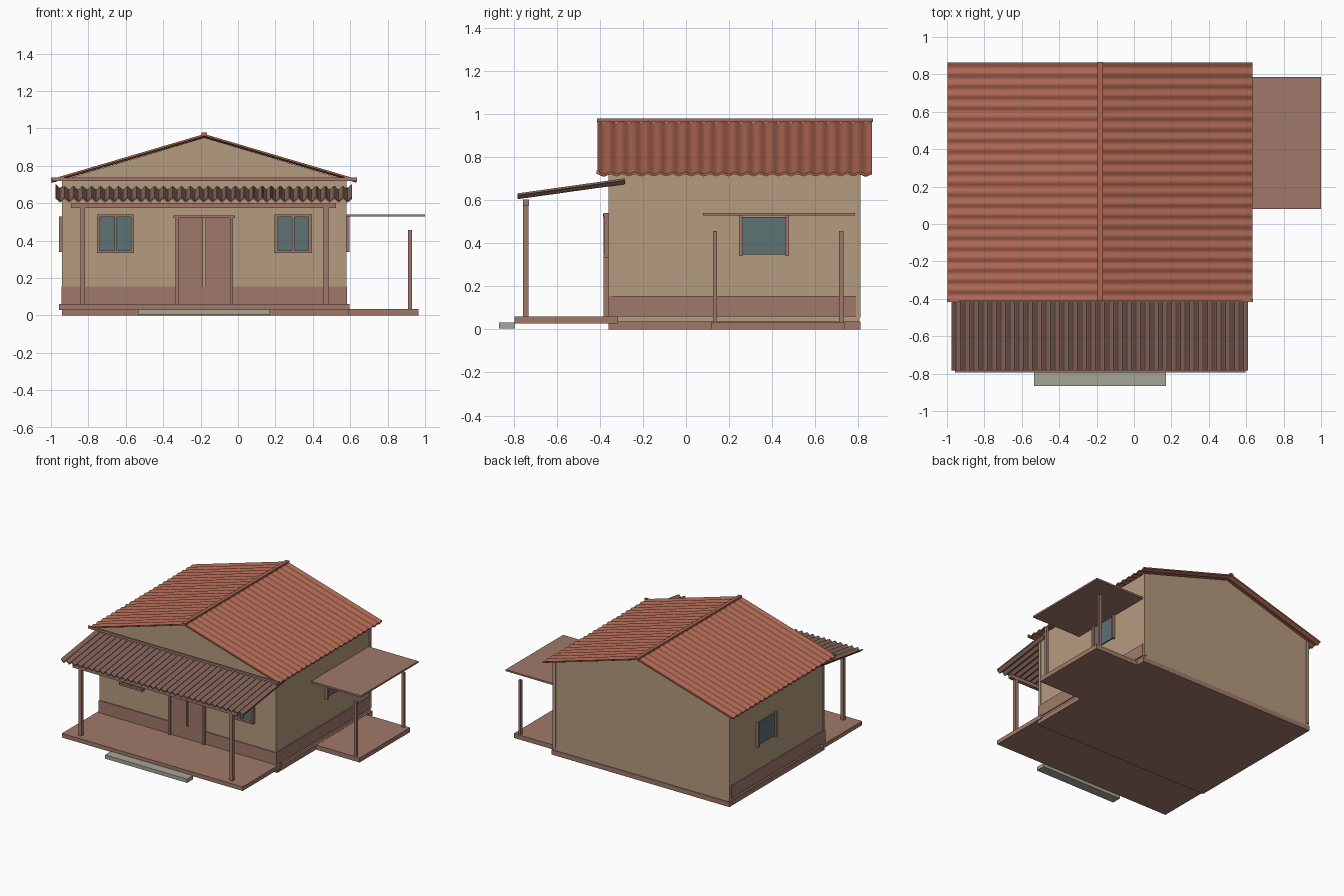
import bpy, math

if "Cube" in bpy.data.objects:
    bpy.data.objects.remove(bpy.data.objects["Cube"])


def material(name, rgb):
    m = bpy.data.materials.new(name)
    lin = [((c / 255 + 0.055) / 1.055) ** 2.4 for c in rgb]
    m.diffuse_color = (*lin, 1)
    m.use_nodes = True
    m.node_tree.nodes["Principled BSDF"].inputs["Base Color"].default_value = m.diffuse_color
    return m


WALL = material("tan plaster", (181, 155, 126))
WOOD = material("brown wood", (160, 121, 107))
ROOF = material("red roof tile", (172, 102, 82))
PORCH = material("dull brown sheet", (142, 107, 96))
GLASS = material("teal glass", (93, 114, 116))
STONE = material("grey stone", (166, 166, 150))


def mesh(name, verts, faces, mat):
    me = bpy.data.meshes.new(name)
    me.from_pydata(verts, [], faces)
    me.materials.append(mat)
    ob = bpy.data.objects.new(name, me)
    bpy.context.collection.objects.link(ob)
    return ob


def box(name, x, y, z, mat):
    v = [(a, b, c) for a in x for b in y for c in z]
    f = [(0, 1, 3, 2), (4, 6, 7, 5), (0, 4, 5, 1), (2, 3, 7, 6), (0, 2, 6, 4), (1, 5, 7, 3)]
    return mesh(name, v, f, mat)


def wavy_sheet(name, point, waves, amp, mat, thick, seg=8):
    """Corrugated strip: point(t, end) gives a spot on the sheet, t runs across the waves."""
    n = waves * seg
    v = []
    for layer in (0, -thick):
        for i in range(n + 1):
            h = amp * math.cos(2 * math.pi * i / seg) + layer
            for end in (0, 1):
                x, y, z = point(i / n, end)
                v.append((x, y, z + h))
    f, o = [], 2 * (n + 1)
    for i in range(n):
        a, b, c, d = 2 * i, 2 * i + 1, 2 * i + 3, 2 * i + 2
        f += [(a, b, c, d), (o + d, o + c, o + b, o + a),
              (a, d, o + d, o + a), (b, o + b, o + c, c)]
    for a in (0, 2 * n):
        f.append((a, a + 1, o + a + 1, o + a))
    ob = mesh(name, v, f, mat)
    bpy.context.view_layer.objects.active = ob
    ob.select_set(True)
    bpy.ops.object.mode_set(mode='EDIT')
    bpy.ops.mesh.select_all(action='SELECT')
    bpy.ops.mesh.normals_make_consistent(inside=False)
    bpy.ops.object.mode_set(mode='OBJECT')
    bpy.ops.object.shade_smooth_by_angle(angle=math.radians(40))
    ob.select_set(False)
    return ob


CX = -0.18                                  # ridge line and symmetry axis
XL, XR, YF, YB = -0.935, 0.575, -0.355, 0.805

# Ground slabs and step
box("house_slab", (-0.94, 0.59), (-0.36, 0.81), (0, 0.037), WOOD)
box("porch_floor", (-0.957, 0.597), (-0.795, -0.315), (0.028, 0.06), WOOD)
box("carport_floor", (0.58, 0.965), (0.115, 0.735), (0, 0.035), WOOD)
box("front_step", (-0.535, 0.17), (-0.867, -0.793), (0.004, 0.033), STONE)

# House body with gables
prof = [(XL, 0.037), (XR, 0.037), (XR, 0.725), (CX, 0.95), (XL, 0.725)]
mesh("house_walls", [(x, y, z) for y in (YF, YB) for x, z in prof],
     [(0, 1, 2, 3, 4), (9, 8, 7, 6, 5)] +
     [(i, i + 5, (i + 1) % 5 + 5, (i + 1) % 5) for i in range(5)], WALL)

# Corner trims
for x in (XL, XR):
    for y in (YF, YB):
        sx, sy = (1 if x > 0 else -1), (1 if y > 0 else -1)
        box("corner_trim", sorted((x - 0.02 * sx, x + 0.005 * sx)),
            sorted((y - 0.015 * sy, y + 0.004 * sy)), (0.055, 0.725), WALL)

# Wainscot on front and both sides
box("front_wainscot", (-0.943, 0.583), (YF - 0.008, YF), (0.06, 0.155), WOOD)
for x in ((XL - 0.008, XL), (XR, XR + 0.008)):
    box("side_wainscot", x, (-0.363, 0.79), (0.06, 0.155), WOOD)

# Main roof: two corrugated slopes and a ridge cap
for side, xe in (("left", -0.998), ("right", 0.633)):
    wavy_sheet(side + "_roof",
               lambda t, e, xe=xe: (xe if e else CX, -0.41 + 1.273 * t,
                                    0.965 - (0.295 * abs(xe - CX) if e else 0)),
               22, 0.005, ROOF, 0.01)
box("ridge_cap", (-0.194, -0.166), (-0.412, 0.867), (0.962, 0.978), ROOF)
box("front_tie_beam", (-1.0, 0.637), (-0.416, -0.402), (0.72, 0.738), WOOD)

# Porch roof, posts and beam
wavy_sheet("porch_roof",
           lambda t, e: (-0.975 + 1.585 * t, (-0.283 if e else -0.783), 0.692 if e else 0.622),
           33, 0.009, PORCH, 0.009)
box("porch_beam", (-0.893, 0.525), (-0.757, -0.729), (0.575, 0.602), WOOD)
for s in (-1, 1):
    x = CX + s * 0.65
    box("porch_post", (x - 0.013, x + 0.013), (-0.756, -0.73), (0.06, 0.58), WOOD)

# Double door
for s in (-1, 1):
    box("door_leaf", sorted((CX + s * 0.007, CX + s * 0.138)), (-0.366, YF), (0.06, 0.522), WOOD)
    box("door_jamb", sorted((CX + s * 0.138, CX + s * 0.154)), (-0.382, YF), (0.06, 0.522), WOOD)
box("door_lintel", (CX - 0.165, CX + 0.165), (-0.386, YF), (0.52, 0.535), WOOD)

# Front windows
for s in (-1, 1):
    c = CX + s * 0.475
    box("front_glass", (c - 0.085, c + 0.085), (-0.364, YF), (0.345, 0.53), GLASS)
    for dx, w in ((-0.091, 0.009), (0, 0.006), (0.091, 0.009)):
        box("window_upright", (c + dx - w, c + dx + w), (-0.38, YF), (0.342, 0.532), WOOD)
    for z in (0.34, 0.534):
        box("window_rail", (c - 0.1, c + 0.1), (-0.384, YF), (z - 0.007, z + 0.007), WOOD)

# Side windows
for x0, s in ((XL, -1), (XR, 1)):
    box("side_glass", sorted((x0, x0 + s * 0.009)), (0.26, 0.465), (0.348, 0.522), GLASS)
    for y in (0.254, 0.469):
        box("side_window_jamb", sorted((x0, x0 + s * 0.022)), (y - 0.008, y + 0.008),
            (0.34, 0.53), WOOD)

# Side carport canopy and posts
box("carport_canopy", (0.575, 1.0), (0.08, 0.785), (0.528, 0.541), WOOD)
for y in (0.135, 0.72):
    box("carport_post", (0.91, 0.93), (y - 0.01, y + 0.01), (0.03, 0.457), WOOD)
